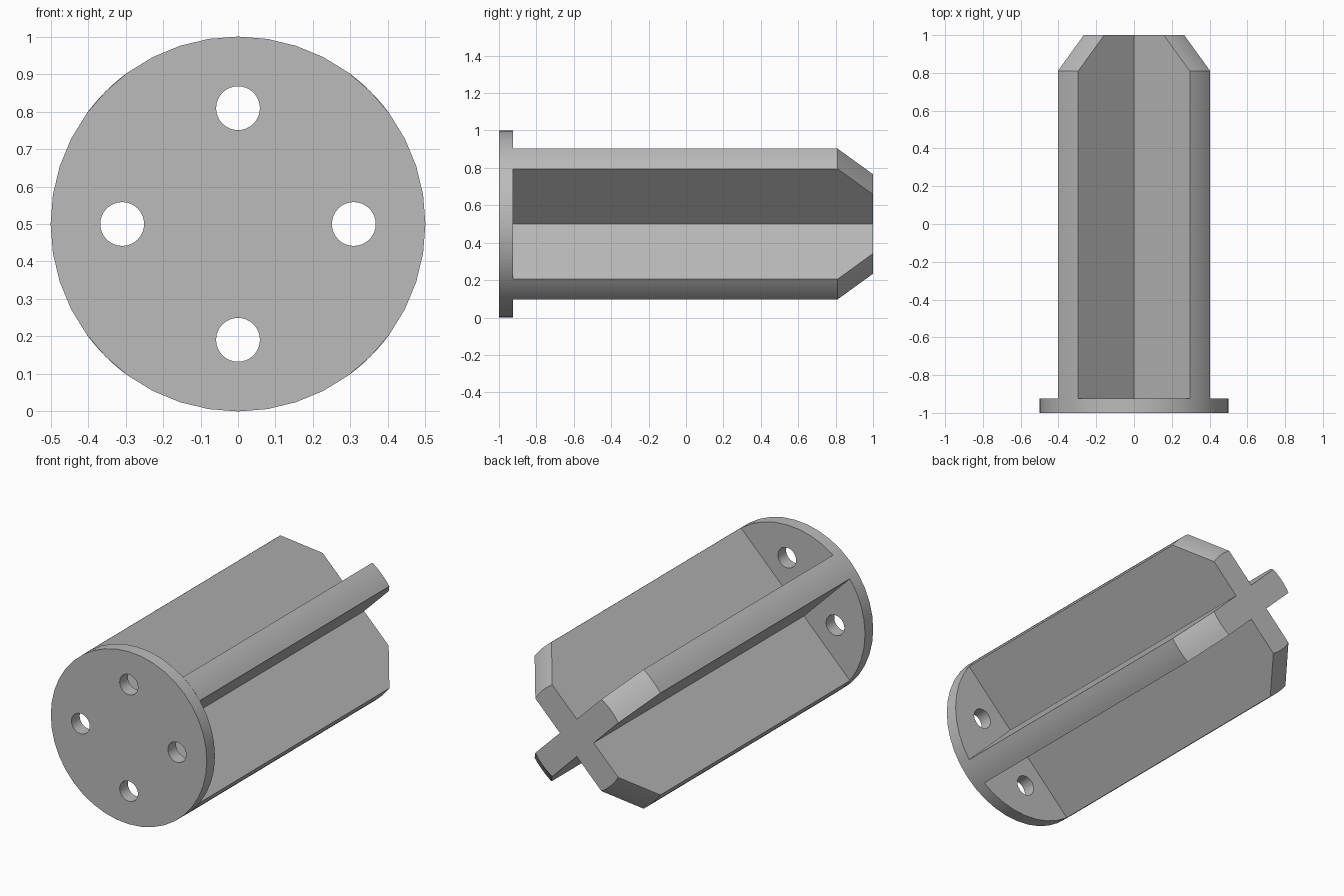
import bpy, bmesh, math
from mathutils import Matrix, Vector

cube = bpy.data.objects.get("Cube")
if cube:
    bpy.data.objects.remove(cube, do_unlink=True)

RADIUS = 0.5          # shared by flange and fins
HALF_WIDTH = 0.0765   # half the fin thickness
FRONT, FLANGE_BACK, TAPER, BACK = -1.0, -0.925, 0.81, 1.0
TIP_RADIUS = 0.309

grey = bpy.data.materials.new("plain grey")
grey.use_nodes = True
colour = (0.5, 0.5, 0.5, 1)
grey.diffuse_color = colour
grey.node_tree.nodes["Principled BSDF"].inputs["Base Color"].default_value = colour


def finish(name, bm):
    bmesh.ops.recalc_face_normals(bm, faces=bm.faces)
    mesh = bpy.data.meshes.new(name)
    bm.to_mesh(mesh)
    bm.free()
    mesh.materials.append(grey)
    obj = bpy.data.objects.new(name, mesh)
    bpy.context.collection.objects.link(obj)
    return obj


def add_cylinder(bm, x, z, radius, start, end, sides):
    turn = Matrix.Rotation(math.radians(90), 4, "X")
    place = Matrix.Translation((x, (start + end) / 2, z))
    bmesh.ops.create_cone(bm, cap_ends=True, segments=sides, radius1=radius,
                          radius2=radius, depth=end - start, matrix=place @ turn)


def smooth(obj):
    bpy.ops.object.select_all(action="DESELECT")
    obj.select_set(True)
    bpy.context.view_layer.objects.active = obj
    bpy.ops.object.shade_smooth_by_angle(angle=math.radians(30))


# Round flange with four bolt holes
bm = bmesh.new()
add_cylinder(bm, 0, RADIUS, RADIUS, FRONT, FLANGE_BACK, 40)
flange = finish("flange", bm)

bm = bmesh.new()
for i in range(4):
    a = i * math.pi / 2
    add_cylinder(bm, 0.309 * math.cos(a), RADIUS + 0.309 * math.sin(a),
                 0.0585, FRONT - 0.1, FLANGE_BACK + 0.1, 32)
cutter = finish("hole_cutter", bm)
cutter.hide_render = True
cut = flange.modifiers.new("bolt holes", "BOOLEAN")
cut.object = cutter
cut.solver = "EXACT"
bpy.context.view_layer.objects.active = flange
bpy.ops.object.modifier_apply(modifier=cut.name)
bpy.data.objects.remove(cutter, do_unlink=True)
smooth(flange)


# Four diagonal fins with rounded outer edges and a conical lead-in
def cross_ring(bm, y, radius, steps=6):
    spread = math.asin(HALF_WIDTH / radius)
    ring = []
    for arm in range(4):
        middle = math.pi / 4 + arm * math.pi / 2
        points = [(radius, middle + spread * (2 * k / steps - 1))
                  for k in range(steps + 1)]
        points.append((HALF_WIDTH * math.sqrt(2), middle + math.pi / 4))
        ring += [bm.verts.new(Vector((r * math.cos(a), y, RADIUS + r * math.sin(a))))
                 for r, a in points]
    return ring


bm = bmesh.new()
rings = [cross_ring(bm, FLANGE_BACK, RADIUS), cross_ring(bm, TAPER, RADIUS),
         cross_ring(bm, BACK, TIP_RADIUS)]
for low, high in zip(rings, rings[1:]):
    for i in range(len(low)):
        j = (i + 1) % len(low)
        bm.faces.new((low[i], low[j], high[j], high[i]))
bm.faces.new(rings[0])
bm.faces.new(rings[-1])
fins = finish("cross_fins", bm)
smooth(fins)
